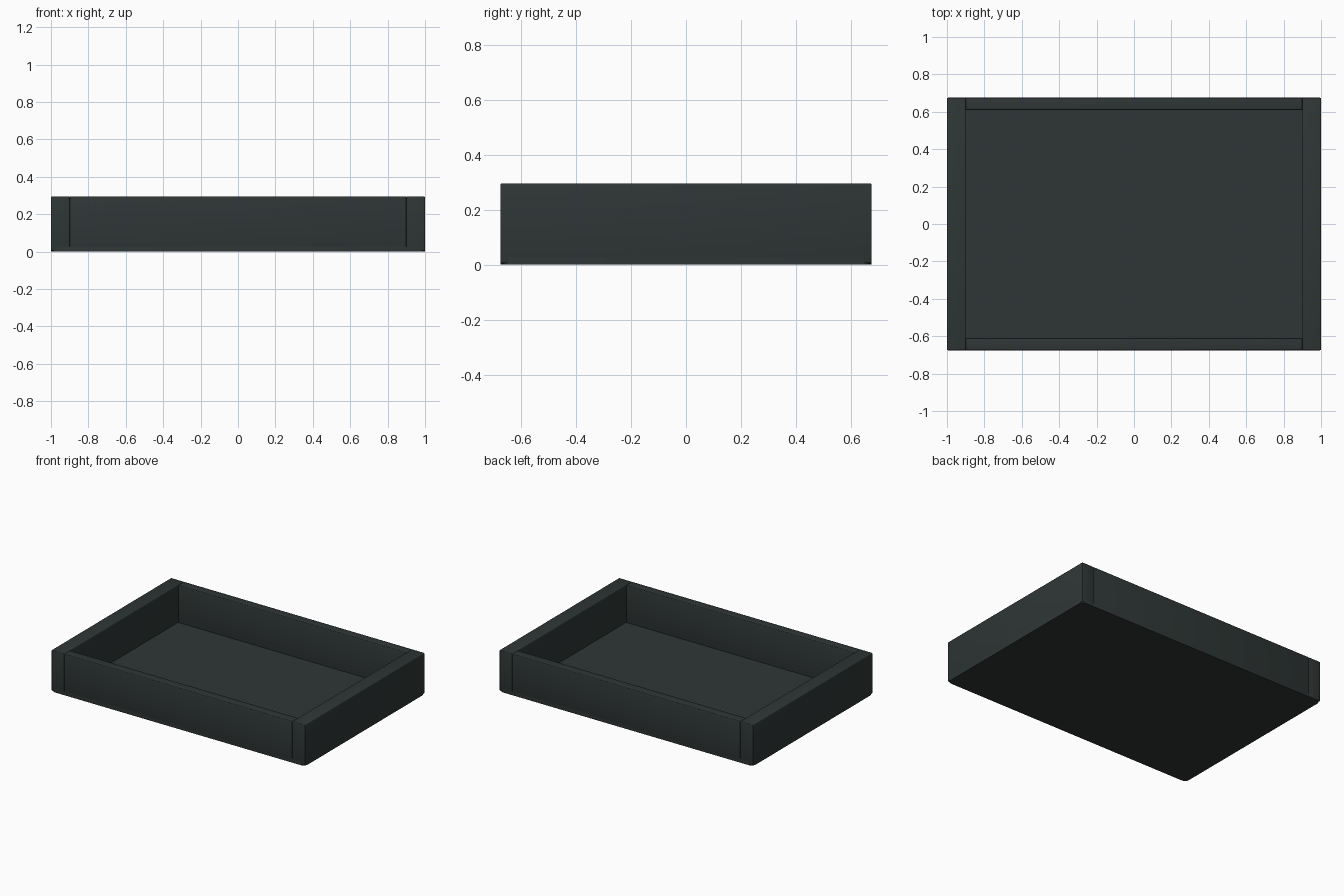
import bpy
import bmesh

cube = bpy.data.objects.get("Cube")
if cube:
    bpy.data.objects.remove(cube, do_unlink=True)

# Tray proportions
HALF_X, HALF_Y, TOP = 1.0, 0.675, 0.295
SIDE, END, FLOOR, LIFT = 0.1, 0.065, 0.028, 0.005

charcoal = bpy.data.materials.new("charcoal")
charcoal.use_nodes = True
colour = (0.028, 0.037, 0.036, 1)
charcoal.diffuse_color = colour
charcoal.node_tree.nodes["Principled BSDF"].inputs["Base Color"].default_value = colour


def box(name, low, high, bevel, upright_only=False):
    """Box between two corners, with softened edges."""
    bm = bmesh.new()
    bmesh.ops.create_cube(bm, size=1)
    for v in bm.verts:
        v.co = [(a + b) / 2 + c * (b - a) for a, b, c in zip(low, high, v.co)]
    edges = [e for e in bm.edges if not upright_only
             or abs(e.verts[0].co.z - e.verts[1].co.z) > 0.001]
    bmesh.ops.bevel(bm, geom=edges, offset=bevel, segments=3, profile=0.5,
                    affect='EDGES')
    mesh = bpy.data.meshes.new(name)
    bm.to_mesh(mesh)
    bm.free()
    mesh.materials.append(charcoal)
    obj = bpy.data.objects.new(name, mesh)
    bpy.context.collection.objects.link(obj)
    bpy.ops.object.select_all(action='DESELECT')
    obj.select_set(True)
    bpy.context.view_layer.objects.active = obj
    bpy.ops.object.shade_smooth_by_angle()
    return obj


# Base panel with rounded corners
box("floor", (-HALF_X, -HALF_Y, 0), (HALF_X, HALF_Y, FLOOR), 0.03, True)

# Thick side walls run the full depth
for name, s in (("left_wall", 1), ("right_wall", -1)):
    xs = sorted((s * HALF_X, s * (HALF_X - SIDE)))
    box(name, (xs[0], -HALF_Y, LIFT), (xs[1], HALF_Y, TOP), 0.005)

# Thinner end walls fit between the side walls
inner = HALF_X - SIDE
for name, s in (("front_wall", -1), ("back_wall", 1)):
    ys = sorted((s * HALF_Y, s * (HALF_Y - END)))
    box(name, (-inner, ys[0], LIFT), (inner, ys[1], TOP), 0.005)
